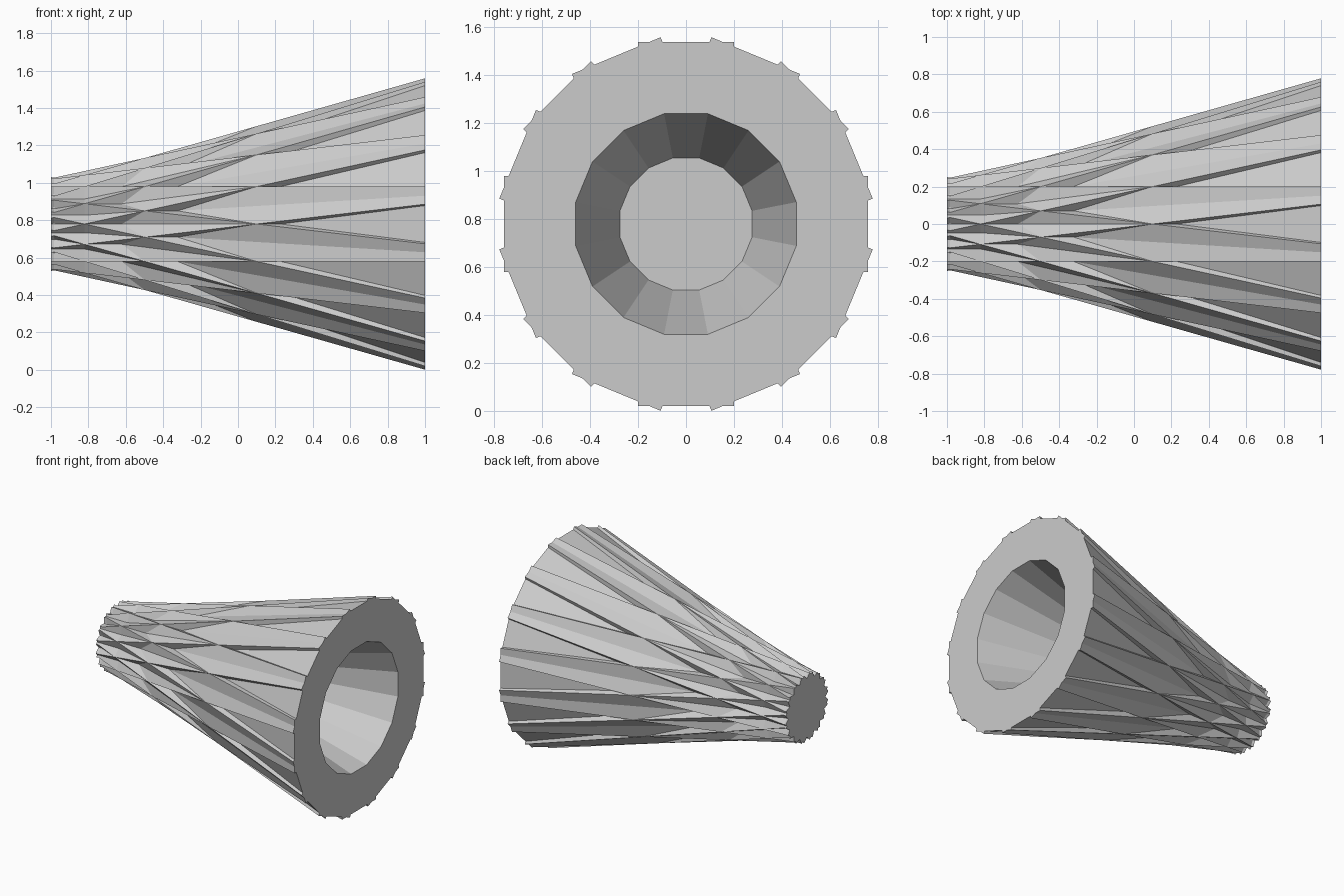
import bpy, bmesh, math

if "Cube" in bpy.data.objects:
    bpy.data.objects.remove(bpy.data.objects["Cube"])

CENTRE_Z = 0.78
COUNT = 16
HALF_W = 0.2      # half the stave width
THICK = 0.3       # radial thickness
R_SMALL, R_BIG = 0.145, 0.76   # outer face distance from axis at each end


def stave(index):
    # sheared box: flat upright ends, leaning along the cone
    bm = bmesh.new()
    bmesh.ops.create_cube(bm, size=1)
    for v in bm.verts:
        outer = R_BIG if v.co.x > 0 else R_SMALL
        v.co.z = outer if v.co.z > 0 else outer - THICK
        v.co.x *= 2
        v.co.y *= 2 * HALF_W
    me = bpy.data.meshes.new("stave")
    bm.to_mesh(me)
    bm.free()
    ob = bpy.data.objects.new(f"stave_{index + 1}", me)
    ob.location.z = CENTRE_Z
    ob.rotation_euler.x = index * 2 * math.pi / COUNT
    bpy.context.collection.objects.link(ob)


# ring of overlapping staves
for i in range(COUNT):
    stave(i)

# floor inside the open end
bpy.ops.mesh.primitive_cylinder_add(vertices=COUNT, radius=0.36, depth=0.2,
                                    location=(0.3, 0, CENTRE_Z),
                                    rotation=(0, math.pi / 2, 0))
bpy.context.object.name = "inner_floor"
